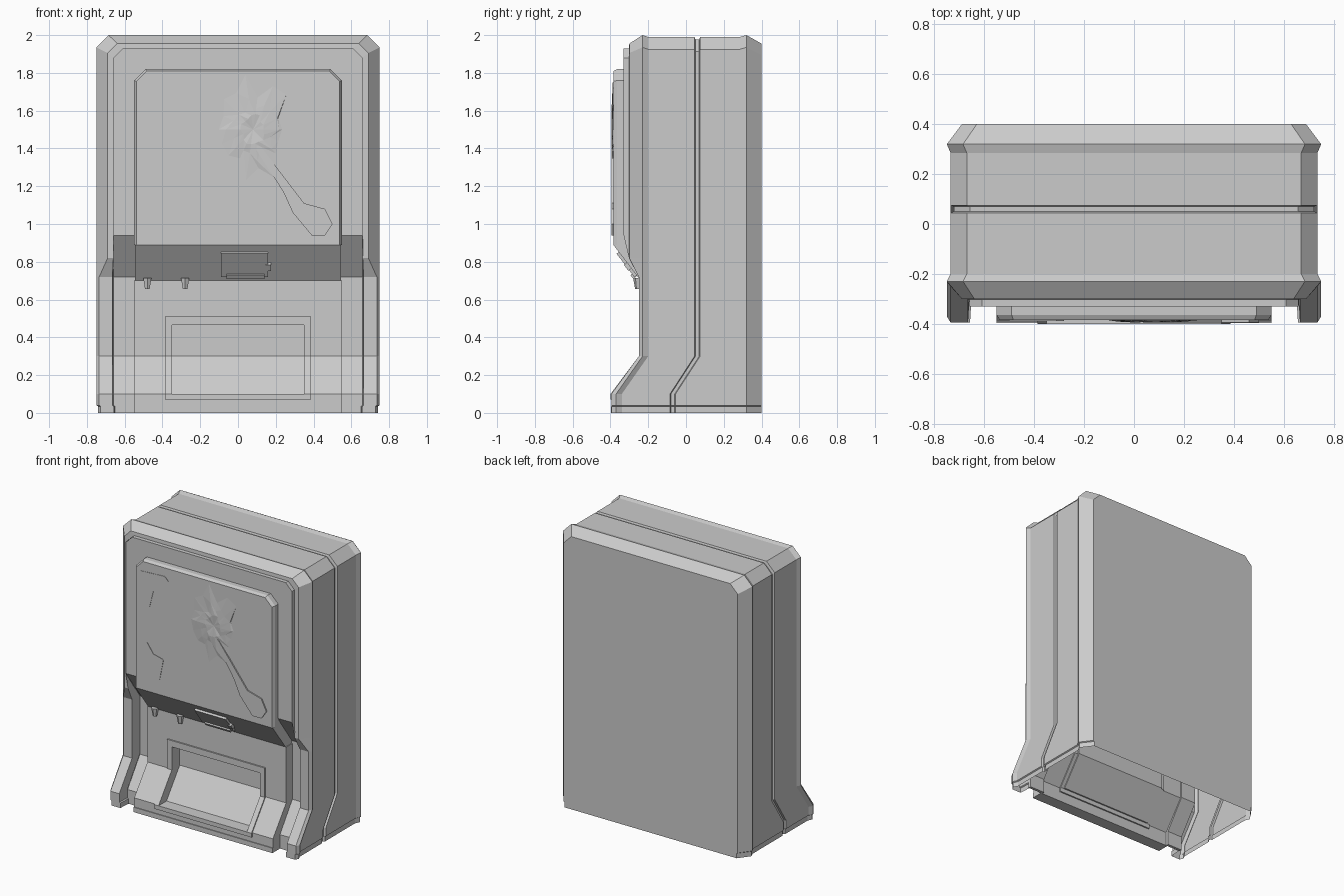
import bpy, bmesh, math, random
from mathutils import Matrix, Vector

if "Cube" in bpy.data.objects:
    bpy.data.objects.remove(bpy.data.objects["Cube"])

random.seed(4)


def finish(name, bm):
    bmesh.ops.recalc_face_normals(bm, faces=bm.faces)
    me = bpy.data.meshes.new(name)
    bm.to_mesh(me)
    bm.free()
    ob = bpy.data.objects.new(name, me)
    bpy.context.collection.objects.link(ob)
    return ob


def loft(name, halves, cap_start=False, cap_end=False, closed=False):
    """Loft right-half outlines (mirrored over x) into one skin."""
    bm = bmesh.new()
    rings = []
    for half in halves:
        pts = half + [(-x, y, z) for x, y, z in reversed(half)]
        rings.append([bm.verts.new(p) for p in pts])
    n = len(rings[0])
    for a, b in zip(rings, rings[1:]):
        for i in range(n if closed else n - 1):
            j = (i + 1) % n
            bm.faces.new((a[i], a[j], b[j], b[i]))
    if cap_start:
        bm.faces.new(rings[0])
    if cap_end:
        bm.faces.new(rings[-1])
    return finish(name, bm)


def prism(name, poly, x0, x1, both=False):
    """Extrude a (y, z) polygon along x, optionally on both sides."""
    bm = bmesh.new()
    for s in ((1, -1) if both else (1,)):
        a = [bm.verts.new((s * x0, y, z)) for y, z in poly]
        b = [bm.verts.new((s * x1, y, z)) for y, z in poly]
        bm.faces.new(a)
        bm.faces.new(b)
        for i in range(len(poly)):
            j = (i + 1) % len(poly)
            bm.faces.new((a[i], a[j], b[j], b[i]))
    return finish(name, bm)


def thick(profile, d):
    """Give a (y, z) profile depth d towards the back."""
    return profile + [(y + d, z) for y, z in reversed(profile)]


def front_y(z, off=0.0):
    """Front line of the flared lower body."""
    t = min(max((z - 0.1) / 0.2, 0), 1)
    return -0.39 + 0.15 * t + off


def front_profile(z0, z1, off=0.0):
    zs = [z0] + [z for z in (0.1, 0.3) if z0 < z < z1] + [z1]
    return [(front_y(z, off), z) for z in zs]


# Outer shell: skin from back to front, open underneath
def outline(w, y, yb, top, c, wl=None, yl=None, z6=0.82):
    wl, yl = wl or w, y if yl is None else yl
    return [(wl - .008, yb, 0), (wl - .008, yb, .035), (wl, yb, .04),
            (wl, yb, .1), (wl, yl, .3), (wl, yl, .72), (w, y, z6),
            (w, y, top - c), (w - c, y, top)]


loft("cabinet_shell", [
    outline(.69, .40, .40, 1.955, .06),
    outline(.75, .32, .32, 2.0, .065),
    outline(.735, .285, .285, 1.99, .065),
    outline(.735, .075, -.055, 1.99, .065),
    outline(.722, .070, -.06, 1.977, .065),
    outline(.722, .050, -.08, 1.977, .065),
    outline(.735, .045, -.085, 1.99, .065),
    outline(.735, -.20, -.34, 1.99, .065),
    outline(.75, -.23, -.37, 2.0, .065),
    outline(.69, -.30, -.395, 1.955, .05, .735, -.25),
    outline(.66, -.302, -.395, 1.93, .05, .665, -.25),
    outline(.66, -.33, -.31, 1.93, .05, .66, -.17, .94),
], cap_start=True)

# Upper frame plate around the display door
loft("frame_plate", [[(.658, y, .94), (.658, y, 1.88), (.608, y, 1.93)]
                     for y in (-.31, -.33)], True, True, True)

# Sloped underside of the frame and the wall behind the side gaps
prism("gap_wall", thick([(-.31, 0), (-.31, .1), (-.17, .3), (-.17, .72),
                         (-.33, .94)], .02), .54, .659, True)

# Display door with clipped corners
loft("display_door", [
    [(.55, -.32, .89), (.55, -.32, 1.76), (.49, -.32, 1.82)],
    [(.55, -.365, .89), (.55, -.365, 1.76), (.49, -.365, 1.82)],
    [(.538, -.385, .89), (.538, -.385, 1.755), (.483, -.385, 1.81)],
], True, True, True)
prism("door_slope", [(-.385, .89), (-.24, .7), (-.17, .7), (-.17, .95),
                     (-.32, .95), (-.32, .89)], -.545, .545)

# Lower console around the opening
prism("console_side", thick(front_profile(0, .7), .08), .385, .55, True)
prism("console_header", thick(front_profile(.51, .7), .08), -.385, .385)
prism("console_lip", thick(front_profile(0, .07), .08), -.385, .385)
prism("console_toe", [(-.396, 0), (-.396, .035), (-.38, .035), (-.38, 0)],
      -.55, .55)

# Pickup opening: rim and recessed flap
prism("opening_post", thick(front_profile(.07, .51, -.01), .1), .35, .387, True)
prism("opening_top_rail", thick(front_profile(.465, .51, -.01), .1), -.35, .35)
prism("opening_sill", thick(front_profile(.07, .1, -.01), .1), -.35, .35)
prism("pickup_flap", thick([(-.31, .1), (-.16, .3), (-.16, .51)], .02),
      -.36, .36)

# Latch plate on the slope
slope = Matrix.Rotation(math.atan2(.145, .19), 4, 'X')


def slope_box(name, x, z, size):
    t = (z - .7) / .19
    bm = bmesh.new()
    bmesh.ops.create_cube(bm, size=1, matrix=Matrix.Translation(
        (x, -.24 - .145 * t, z)) @ slope @ Matrix.Diagonal((*size, 1)))
    return finish(name, bm)


slope_box("latch_plate", .035, .79, (.25, .03, .155))
slope_box("latch_handle", .04, .735, (.2, .05, .025))
slope_box("latch_tab", .16, .78, (.03, .04, .04))

# Two small pegs under the slope
bm = bmesh.new()
for x in (-.48, -.28):
    bmesh.ops.create_cone(bm, cap_ends=True, segments=6, radius1=.014,
                          radius2=.025, depth=.06,
                          matrix=Matrix.Translation((x, -.255, .685)))
finish("slope_pegs", bm)

# Cracked display: shallow faceted star at the impact point
bm = bmesh.new()
mid = Vector((.08, -.387, 1.5))
hub = bm.verts.new(mid)
rings = []
n = 18
for r0, r1, y in ((.06, .09, -.392), (.1, .18, -.388), (.17, .30, -.3855)):
    ring = []
    for i in range(n):
        a, r = math.tau * i / n, random.uniform(r0, r1)
        ring.append(bm.verts.new((mid.x + .8 * r * math.cos(a),
                                  y + random.uniform(-.004, 0) * (r1 < .2),
                                  mid.z + r * math.sin(a))))
    rings.append(ring)
for i in range(n):
    j = (i + 1) % n
    bm.faces.new((hub, rings[0][i], rings[0][j]))
    for a, b in zip(rings, rings[1:]):
        bm.faces.new((a[i], b[i], b[j]))
        bm.faces.new((a[i], b[j], a[j]))
for f in bm.faces:
    f.normal_update()
    if f.normal.y > 0:
        f.normal_flip()
finish("impact_crack", bm)


# Loose glass shards lying slightly proud of the door
def shard(name, pts, y):
    bm = bmesh.new()
    a, b = [[bm.verts.new((x, yy, z)) for x, z in pts] for yy in (y, -.384)]
    bm.faces.new(a)
    bm.faces.new(b)
    for i in range(len(pts)):
        j = (i + 1) % len(pts)
        bm.faces.new((a[i], a[j], b[j], b[i]))
    finish(name, bm)


shard("shard_long", [(.08, 1.42), (.12, 1.41), (.35, 1.11), (.46, 1.08),
                     (.5, 1.0), (.46, .94), (.39, .94), (.29, 1.06),
                     (.24, 1.17)], -.394)
shard("shard_upper", [(-.5, 1.74), (-.31, 1.75), (-.28, 1.72), (-.28, 1.63),
                      (-.33, 1.6), (-.4, 1.62), (-.43, 1.5)], -.388)
shard("shard_lower", [(-.45, 1.24), (-.4, 1.17), (-.32, 1.15), (-.35, 1.0),
                      (-.43, .94), (-.48, .94), (-.42, 1.05)], -.388)
